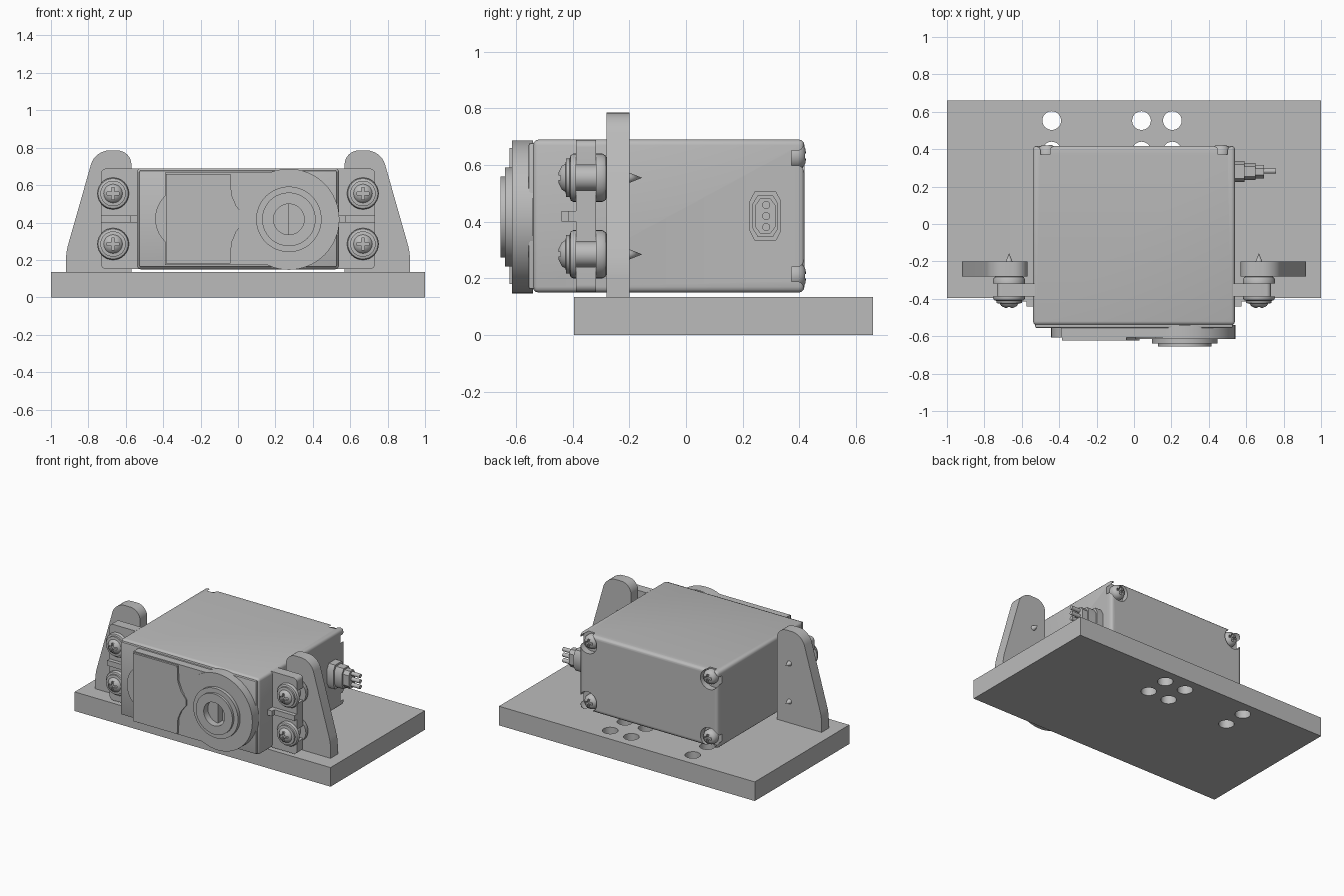
import bpy, bmesh, math
from mathutils import Vector

cube = bpy.data.objects.get("Cube")
if cube:
    bpy.data.objects.remove(cube, do_unlink=True)

grey = bpy.data.materials.new("light_grey")
grey.use_nodes = True
GREY = (0.5, 0.5, 0.5, 1)
grey.diffuse_color = GREY
grey.node_tree.nodes["Principled BSDF"].inputs["Base Color"].default_value = GREY


def finish(name, bm):
    bmesh.ops.remove_doubles(bm, verts=bm.verts, dist=1e-5)
    bmesh.ops.recalc_face_normals(bm, faces=bm.faces)
    mesh = bpy.data.meshes.new(name)
    bm.to_mesh(mesh)
    bm.free()
    mesh.materials.append(grey)
    ob = bpy.data.objects.new(name, mesh)
    bpy.context.collection.objects.link(ob)
    smooth(ob)
    return ob


def activate(ob):
    bpy.ops.object.select_all(action='DESELECT')
    ob.select_set(True)
    bpy.context.view_layer.objects.active = ob


def smooth(ob):
    activate(ob)
    bpy.ops.object.shade_smooth_by_angle(angle=math.radians(35))


def box(name, x, y, z, bevel=0, segs=3):
    bm = bmesh.new()
    bmesh.ops.create_cube(bm, size=1)
    for v in bm.verts:
        v.co = [(r[0] + r[1]) / 2 + c * (r[1] - r[0]) for r, c in zip((x, y, z), v.co)]
    if bevel:
        bmesh.ops.bevel(bm, geom=bm.edges[:], offset=bevel, segments=segs,
                        profile=0.5, affect='EDGES')
    return finish(name, bm)


def lathe(name, profile, centre, axis='Y', n=32):
    """Turn (radius, distance) pairs about an axis through centre."""
    bm = bmesh.new()
    rings = []
    for r, d in profile:
        ring = []
        for i in range(n):
            a = 2 * math.pi * i / n
            u, w = r * math.cos(a), r * math.sin(a)
            p = (u, d, w) if axis == 'Y' else (u, w, d) if axis == 'Z' else (d, u, w)
            ring.append(bm.verts.new(Vector(p) + Vector(centre)))
        rings.append(ring)
    for a, b in zip(rings, rings[1:]):
        for i in range(n):
            j = (i + 1) % n
            bm.faces.new((a[i], a[j], b[j], b[i]))
    return finish(name, bm)


def rod(name, r, d0, d1, centre, axis='Y', n=32):
    return lathe(name, [(0, d0), (r, d0), (r, d1), (0, d1)], centre, axis, n)


def prism(name, pts, d0, d1, axis='Y', bevel_corners=None):
    """Extrude an outline along Y (points x, z) or X (points y, z)."""
    bm = bmesh.new()
    at = lambda p, d: (p[0], d, p[1]) if axis == 'Y' else (d, p[0], p[1])
    a = [bm.verts.new(at(p, d0)) for p in pts]
    b = [bm.verts.new(at(p, d1)) for p in pts]
    bm.faces.new(a)
    bm.faces.new(b[::-1])
    sides = [bm.faces.new((a[i - 1], a[i], b[i], b[i - 1])) for i in range(len(pts))]
    for offset, ids in bevel_corners or []:
        edges = [bm.edges.get((a[i], b[i])) for i in ids]
        bmesh.ops.bevel(bm, geom=edges, offset=offset, segments=8, profile=0.5, affect='EDGES')
    return finish(name, bm)


def cut(ob, cutters):
    for c in cutters:
        c.hide_render = True
        mod = ob.modifiers.new("cut", 'BOOLEAN')
        mod.operation = 'DIFFERENCE'
        mod.solver = 'EXACT'
        mod.object = c
        activate(ob)
        bpy.ops.object.modifier_apply(modifier=mod.name)
        bpy.data.objects.remove(c, do_unlink=True)
    smooth(ob)


def cross_cut(ob, x, z, y0, y1, size):
    w = 0.008
    cut(ob, [box("cutter", (x - size, x + size), (y0, y1), (z - w, z + w)),
             box("cutter", (x - w, x + w), (y0, y1), (z - size, z + size))])


# Mounting plate with six drilled holes
plate = box("base_plate", (-1, 1), (-0.395, 0.66), (0, 0.135))
cut(plate, [rod("cutter", 0.05, -0.1, 0.3, (x, y, 0), 'Z')
            for x in (-0.44, 0.04, 0.205) for y in (0.39, 0.553)])

# Motor case with corner pockets at the back
MID = 0.42
case = box("motor_case", (-0.54, 0.54), (-0.54, 0.418), (0.15, 0.69), 0.02)
corners = [(sx, sz) for sx in (-1, 1) for sz in (-1, 1)]
cut(case, [rod("cutter", 0.07, 0.372, 0.5, (0.475 * sx, 0, MID + 0.205 * sz))
           for sx, sz in corners])
for sx, sz in corners:
    x, z = 0.465 * sx, MID + 0.212 * sz
    s = lathe("case_screw", [(0, 0.36), (0.05, 0.36), (0.05, 0.395), (0.042, 0.412),
                             (0.025, 0.422), (0, 0.424)], (x, 0, z), n=24)
    cross_cut(s, x, z, 0.405, 0.5, 0.028)

# Front cover, gear housing and raised panel
box("front_cover", (-0.528, 0.528), (-0.555, -0.53), (0.163, 0.677), 0.006, 2)
box("gear_housing", (-0.39, 0.27), (-0.608, -0.54), (0.172, 0.668))
rod("housing_end", 0.168, -0.608, -0.54, (-0.275, 0, MID), n=48)
box("raised_panel", (-0.385, -0.04), (-0.622, -0.6), (0.18, 0.66))
prism("panel_tongue", [(-0.06, 0.66), (-0.04, 0.66), (-0.035, 0.55), (-0.01, 0.49),
                       (0.03, 0.44), (0.03, 0.40), (-0.01, 0.35), (-0.035, 0.29),
                       (-0.04, 0.18), (-0.06, 0.18)], -0.622, -0.6)

# Output boss with a bored shaft
lathe("output_boss", [(0.27, -0.54), (0.27, -0.614), (0.175, -0.614), (0.175, -0.638),
                      (0.143, -0.638), (0.143, -0.655), (0.082, -0.655), (0.082, -0.56),
                      (0, -0.56)], (0.272, 0, 0.417), n=64)

# Both sides: brackets, mounting ears, ribs, grommets and screws
for side, s in (("left", 1), ("right", -1)):
    outline = [(0.92, 0.13), (0.92, 0.24), (0.765, 0.785), (0.57, 0.785), (0.57, 0.13)]
    prism(side + "_bracket", [(s * x, z) for x, z in outline], -0.28, -0.2,
          bevel_corners=[(0.075, (2, 3)), (0.04, (1,))])

    ear = prism(side + "_ear", [(s * 0.53, 0.152), (s * 0.732, 0.152),
                                (s * 0.732, 0.688), (s * 0.53, 0.688)],
                -0.388, -0.318, bevel_corners=[(0.025, (1, 2))])
    zs = (0.285, 0.555)
    xr = sorted((s * 0.65, s * 0.8))
    cut(ear, [box("cutter", xr, (-0.5, -0.2), (z - 0.045, z + 0.045)) for z in zs])
    xr = sorted((s * 0.53, s * 0.732))
    box(side + "_ear_rib", xr, (-0.415, -0.38), (0.4, 0.438))
    xr = sorted((s * 0.53, s * 0.575))
    box(side + "_rib_root", xr, (-0.44, -0.38), (0.4, 0.438))

    for z in zs:
        c = (s * 0.668, 0, z)
        lathe(side + "_grommet", [(0, -0.412), (0.065, -0.412), (0.08, -0.407),
                                  (0.085, -0.398), (0.085, -0.388), (0.045, -0.388),
                                  (0.045, -0.318), (0.085, -0.318), (0.085, -0.295),
                                  (0.078, -0.283), (0.065, -0.279), (0, -0.279)], c)
        screw = lathe(side + "_screw", [(0, -0.452), (0.022, -0.449), (0.042, -0.438),
                                        (0.05, -0.425), (0.068, -0.423), (0.068, -0.41),
                                        (0.02, -0.41), (0.02, -0.205), (0, -0.155)], c)
        cross_cut(screw, c[0], z, -0.5, -0.434, 0.032)

# Cable socket, stepped sleeve and three wires
Y = 0.28


def socket(name, hy, hz, x0, x1):
    k = 0.018
    pts = [(hy, hz * 0.6), (hy - k, hz), (k - hy, hz), (-hy, hz * 0.6),
           (-hy, -hz * 0.6), (k - hy, -hz), (hy - k, -hz), (hy, -hz * 0.6)]
    prism(name, [(Y + y, MID + z) for y, z in pts], x0, x1, 'X')


socket("cable_socket", 0.056, 0.086, 0.53, 0.59)
socket("cable_sleeve", 0.045, 0.073, 0.58, 0.65)
socket("cable_tip", 0.036, 0.062, 0.64, 0.695)
for i in (-1, 0, 1):
    rod("cable_wire", 0.014, 0.68, 0.76, (0, Y + 0.003, MID + 0.039 * i), 'X', 16)
